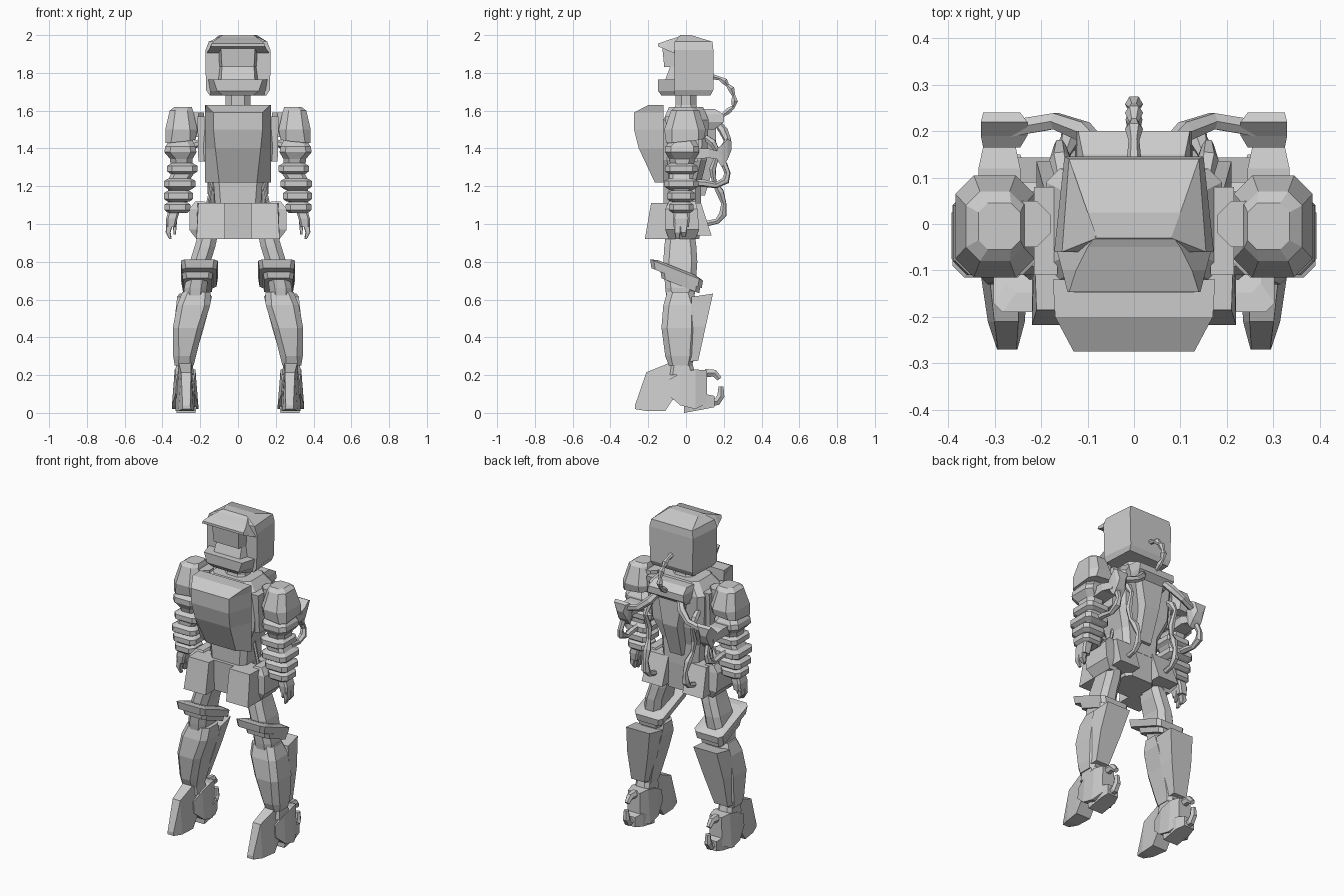
import bpy, bmesh
from mathutils import Vector


def loft(name, rings, mirror=False):
    """Flat-faced skin through rings with equal point counts."""
    bm = bmesh.new()
    vs = [[bm.verts.new(p) for p in r] for r in rings]
    n = len(vs[0])
    for a, b in zip(vs, vs[1:]):
        for i in range(n):
            j = (i + 1) % n
            bm.faces.new((a[i], a[j], b[j], b[i]))
    bm.faces.new(vs[0][::-1])
    bm.faces.new(vs[-1])
    bmesh.ops.recalc_face_normals(bm, faces=bm.faces[:])
    me = bpy.data.meshes.new(name)
    bm.to_mesh(me)
    bm.free()
    return add(name, me, mirror)


def add(name, data, mirror):
    ob = bpy.data.objects.new(name, data)
    bpy.context.collection.objects.link(ob)
    if mirror:
        ob.modifiers.new("mirror", 'MIRROR').use_mirror_merge = False
    return ob


def trap(z, y0, w0, y1, w1, cx=0, tilt=0):
    """Horizontal trapezoid: half width w0 at the front y0, w1 at the back y1."""
    return [Vector((cx + x, y, z + tilt * y)) for x, y in
            ((-w0, y0), (w0, y0), (w1, y1), (-w1, y1))]


def octo(z, cx, cy, hx, hy, c=.03, tilt=0, lean=0):
    """Horizontal chamfered rectangle, optionally sloped in y (tilt) or x (lean)."""
    pts = ((-hx, c - hy), (c - hx, -hy), (hx - c, -hy), (hx, c - hy),
           (hx, hy - c), (hx - c, hy), (c - hx, hy), (-hx, hy - c))
    return [Vector((cx + x, cy + y, z + tilt * y + lean * x)) for x, y in pts]


def slab(y, z0, w0, z1, w1, cx=0):
    """Upright trapezoid facing y, with a low edge and a high edge."""
    return [Vector((cx + x, y, z)) for x, z in
            ((-w0, z0), (w0, z0), (w1, z1), (-w1, z1))]


def hose(name, pts, radius, mirror=False):
    """Faceted hose; each point is x, y, z, relative thickness."""
    cu = bpy.data.curves.new(name, 'CURVE')
    cu.dimensions = '3D'
    cu.bevel_depth = radius
    cu.bevel_resolution = 1
    cu.use_fill_caps = True
    sp = cu.splines.new('POLY')
    sp.points.add(len(pts) - 1)
    for p, (x, y, z, r) in zip(sp.points, pts):
        p.co = (x, y, z, 1)
        p.radius = r
    sp.use_smooth = False
    return add(name, cu, mirror)


# Helmet: back shell, overhanging brow, recessed face, chin
loft("helmet_shell", [trap(1.68, -.06, .15, .13, .14), trap(1.71, -.06, .17, .145, .145),
                      trap(1.92, -.06, .172, .145, .15), trap(1.965, -.06, .155, .14, .14),
                      trap(2.0, -.03, .08, .025, .10)])
loft("helmet_brow", [slab(-.147, 1.94, .143, 1.955, .14), slab(-.10, 1.92, .155, 1.972, .125),
                     slab(-.05, 1.90, .168, 1.988, .10), slab(-.025, 1.90, .168, 2.0, .082)])
loft("face_visor", [trap(1.83, -.115, .085, -.05, .10), trap(1.93, -.125, .09, -.05, .105)])
loft("face_lower", [trap(1.75, -.115, .09, -.05, .11), trap(1.83, -.085, .085, -.05, .10)])
loft("chin_guard", [trap(1.68, -.13, .08, -.05, .15), trap(1.705, -.148, .11, -.05, .15),
                    trap(1.765, -.148, .13, -.05, .16)])
loft("neck", [octo(1.58, 0, 0, .08, .07), octo(1.63, 0, 0, .065, .055), octo(1.70, 0, 0, .065, .055)])

# Torso
loft("chest_plate", [trap(1.22, -.165, .10, -.12, .175), trap(1.40, -.25, .12, -.12, .175),
                     trap(1.50, -.275, .13, -.12, .175), trap(1.59, -.275, .13, -.12, .175),
                     trap(1.63, -.20, .17, -.12, .175)])
loft("torso", [octo(1.08, 0, -.02, .12, .10), octo(1.22, 0, -.02, .13, .10),
               octo(1.34, 0, -.01, .18, .12), octo(1.55, 0, 0, .19, .12),
               octo(1.62, 0, 0, .13, .09)])
loft("side_rib", [trap(1.33, -.09, .02, .06, .02, .19), trap(1.57, -.11, .025, .08, .025, .19)], True)
loft("back_block", [trap(1.50, .08, .12, .15, .10), trap(1.54, .08, .125, .20, .125),
                    trap(1.58, .08, .125, .20, .12), trap(1.61, .05, .12, .15, .11)])
loft("back_spine", [trap(1.15, .05, .05, .10, .04), trap(1.35, .08, .07, .16, .05),
                    trap(1.52, .08, .10, .16, .08)])
hose("waist_strut", [(.13, -.03, 1.24, 1), (.16, -.03, 1.11, 1)], .010, True)

# Pelvis with four hanging skirt boxes and side boxes
loft("pelvis", [octo(.92, 0, -.03, .10, .10), octo(1.11, 0, -.03, .13, .11)])
loft("skirt_front", [trap(.92, -.218, .075, -.06, .075, .145), trap(1.11, -.185, .07, -.05, .075, .14)], True)
loft("skirt_back", [trap(.94, .02, .07, .135, .07, .14), trap(1.11, .0, .07, .08, .065, .13)], True)
loft("skirt_side", [trap(.92, -.09, .02, .05, .02, .20), trap(.97, -.11, .055, .07, .055, .203),
                    trap(1.08, -.11, .055, .06, .055, .203), trap(1.12, -.09, .025, .05, .025, .20)], True)

# Arms: shoulder pad, upper arm, stacked cuffs, clawed hand
loft("shoulder_joint", [octo(1.46, .23, 0, .05, .05), octo(1.59, .23, 0, .05, .05)], True)
loft("shoulder_pad", [octo(1.445, .305, -.005, .08, .10, .03, .1, -.1), octo(1.50, .30, -.005, .085, .11, .04),
                      octo(1.60, .30, -.005, .062, .075, .03), octo(1.62, .29, -.005, .045, .05, .02)], True)
loft("upper_arm", [octo(1.28, .30, -.02, .055, .05), octo(1.345, .30, -.02, .06, .07),
                   octo(1.38, .305, -.02, .085, .09, .03), octo(1.41, .305, -.02, .08, .09, .03),
                   octo(1.46, .30, -.01, .05, .05)], True)
cuffs = [(1.29, .295, .08, .085), (1.21, .308, .083, .09), (1.145, .315, .078, .075), (1.085, .32, .068, .065)]
rings = []
for z, cx, hx, hy in cuffs:
    rings += [octo(z + .032, cx, -.025, hx * .7, hy * .7, .02), octo(z + .018, cx, -.025, hx, hy, .025),
              octo(z - .012, cx, -.025, hx, hy, .025), octo(z - .026, cx, -.025, hx * .75, hy * .75, .02)]
loft("forearm_cuffs", rings, True)
loft("hand", [octo(.985, .355, -.025, .025, .04, .01), octo(1.03, .35, -.025, .03, .045, .01),
              octo(1.08, .335, -.025, .03, .04, .01)], True)
for i, y in enumerate((-.045, -.012)):
    loft(f"finger_{i}", [octo(.92 + i * .01, .358, y, .006, .009, .002),
                         octo(.955, .37, y, .013, .016, .003),
                         octo(1.0, .362, y, .018, .018, .004)], True)
loft("thumb", [octo(.945, .335, -.035, .006, .008, .002), octo(1.01, .335, -.03, .012, .014, .003)], True)

# Legs: thigh, tilted knee bands, shin, calf plate
loft("thigh", [octo(.58, .23, -.03, .055, .07), octo(.66, .225, -.03, .06, .08),
               octo(.80, .20, -.03, .055, .09), octo(.88, .175, -.03, .055, .085),
               octo(1.0, .145, -.03, .05, .07)], True)
for name, z, cx, cy, hx, hy, h in (("knee_guard", .735, .205, -.05, .098, .14, .022),
                                   ("knee_band", .69, .215, -.03, .082, .105, .017)):
    loft(name, [octo(z - h, cx, cy, hx * .93, hy * .95, .02, -.40), octo(z + h, cx, cy, hx, hy, .02, -.40),
                octo(z + h + .012, cx, cy, hx * .7, hy * .7, .02, -.40)], True)
loft("shin", [octo(.25, .285, -.03, .05, .06, .02), octo(.30, .283, -.03, .06, .08),
              octo(.45, .265, -.035, .08, .095), octo(.57, .235, -.03, .088, .09),
              octo(.64, .22, -.03, .075, .07)], True)
loft("calf_plate", [trap(.27, .0, .05, .065, .045, .285, .1), trap(.45, .02, .08, .105, .07, .26, .1),
                    trap(.61, .03, .092, .143, .08, .23, .15)], True)

# Feet: narrow toe block, flared side lobes, heel, and rear hook
loft("toe", [slab(-.27, .02, .022, .04, .02, .273), slab(-.21, .01, .04, .215, .026, .275),
             slab(-.11, .01, .05, .255, .032, .28), slab(-.07, .07, .05, .275, .033, .28),
             slab(.0, .06, .04, .26, .035, .28)], True)
loft("foot_side", [slab(-.10, .10, .05, .17, .045, .28), slab(-.03, .04, .07, .21, .056, .28),
                   slab(.05, .02, .07, .23, .055, .28), slab(.11, .05, .045, .225, .04, .28)], True)
loft("heel_base", [slab(-.01, 0, .05, .06, .06, .275), slab(.10, .02, .05, .10, .05, .275),
                   slab(.15, .03, .035, .09, .035, .28)], True)
loft("ankle", [octo(.20, .283, -.02, .05, .07, .02), octo(.28, .284, -.025, .042, .055, .02)], True)
hose("heel_hook_low", [(.28, .12, .06, 1.2), (.28, .165, .06, 1.1), (.28, .185, .09, 1), (.28, .185, .14, .7)],
     .022, True)
hose("heel_hook_high", [(.28, .10, .21, 1.2), (.28, .15, .21, 1), (.28, .178, .18, .7)], .022, True)

# Hoses: ribbed head hose, arm hoses with horned pods, waist hoses
hose("head_hose", [(0, .14, 1.78, 1.2), (0, .18, 1.77, .9), (0, .205, 1.755, 1.5), (0, .22, 1.735, .8),
                   (0, .24, 1.715, 1.5), (0, .252, 1.68, .8), (0, .258, 1.65, 1.5), (0, .25, 1.62, .8),
                   (0, .225, 1.60, 1.4), (0, .20, 1.58, 1), (0, .16, 1.56, 1)], .013)
hose("back_arm_hose", [(.08, .17, 1.53, 1), (.11, .20, 1.49, 1.2), (.17, .222, 1.44, 1),
                       (.23, .212, 1.42, 1), (.29, .20, 1.40, 1)], .02, True)
loft("elbow_pod", [slab(.165, 1.34, .035, 1.40, .04, .285), slab(.19, 1.30, .03, 1.42, .05, .28),
                   slab(.22, 1.34, .03, 1.45, .05, .28), slab(.24, 1.39, .02, 1.44, .04, .285)], True)
loft("elbow_bracket", [slab(.02, 1.34, .045, 1.40, .045, .29), slab(.12, 1.35, .045, 1.40, .045, .29),
                       slab(.19, 1.34, .03, 1.38, .03, .29)], True)
hose("forearm_hose", [(.29, .20, 1.32, 1), (.295, .22, 1.27, .9), (.30, .21, 1.23, 1.2),
                      (.30, .16, 1.205, .9), (.30, .10, 1.215, 1.1), (.30, .03, 1.22, 1)], .018, True)
hose("waist_hose", [(.155, .10, 1.46, 1), (.16, .14, 1.43, 1.4), (.16, .17, 1.38, .8), (.155, .14, 1.29, 1.2),
                    (.15, .15, 1.22, .8), (.14, .18, 1.17, 1.4), (.135, .20, 1.11, .9),
                    (.135, .195, 1.05, 1.4), (.135, .165, 1.015, 1), (.135, .10, 1.0, 1)], .016, True)
